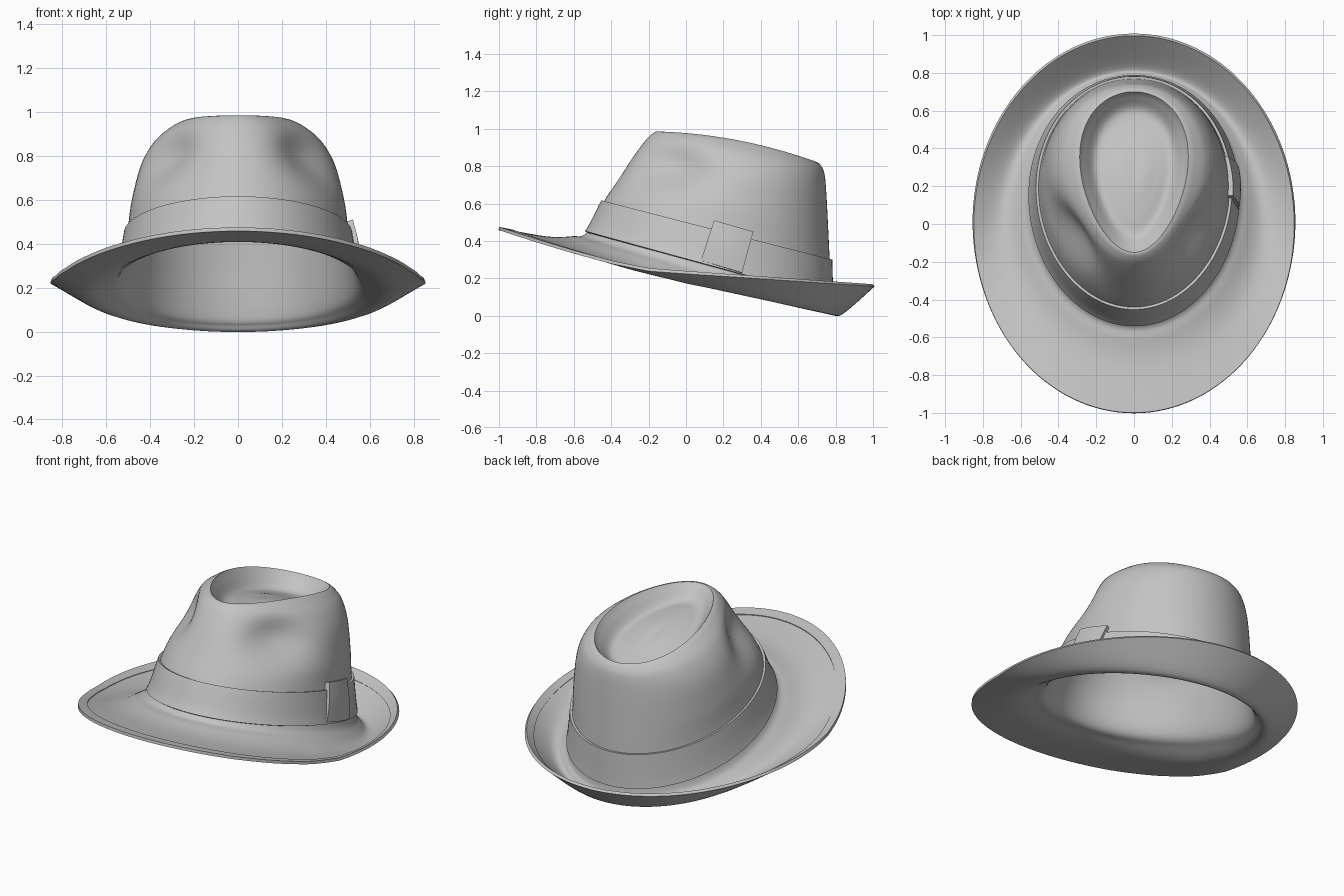
import bpy, bmesh, math
from mathutils import Vector

if "Cube" in bpy.data.objects:
    bpy.data.objects.remove(bpy.data.objects["Cube"])

SEG, STEP = 128, 6

felt = bpy.data.materials.new("grey_felt")
felt.use_nodes = True
felt.diffuse_color = (0.55, 0.55, 0.55, 1)
felt.node_tree.nodes["Principled BSDF"].inputs["Base Color"].default_value = felt.diffuse_color


def table(pairs, y):
    """Smoothly interpolated height along the length."""
    for (a, za), (b, zb) in zip(pairs, pairs[1:]):
        if y <= b:
            return za + (zb - za) * (y - a) / (b - a)
    return pairs[-1][1]


def ring(front, back, width, egg, height):
    """Egg-shaped loop; height is a function of y and of y from -1 to 1."""
    mid, half = (front + back) / 2, (back - front) / 2
    pts = []
    for i in range(SEG):
        a = math.tau * i / SEG
        n = -math.cos(a)
        y = mid + half * n
        pts.append(Vector((width * math.sin(a) * (1 + egg * n), y, height(y, n))))
    return pts


def tilt(zf, zb, bow=0.0):
    return lambda y, n: zf + (zb - zf) * (n + 1) / 2 + bow * (1 - n * n)


def loft(rings):
    """Catmull-Rom rows through the control rings."""
    rows = []
    for j in range(len(rings) - 1):
        p = [rings[max(0, min(len(rings) - 1, j + d))] for d in (-1, 0, 1, 2)]
        for s in range(STEP):
            t = s / STEP
            rows.append([(2 * b + (c - a) * t + (2 * a - 5 * b + 4 * c - d) * t * t
                          + (3 * b - a - 3 * c + d) * t ** 3) / 2
                         for a, b, c, d in zip(*p)])
    return rows + [rings[-1]]


def sheet(name, rows, thickness, offset, closed=True, cap=False):
    """Skin rows into a smooth sheet with thickness."""
    bm = bmesh.new()
    grid = [[bm.verts.new(p) for p in row] for row in rows]
    n = len(rows[0])
    for r0, r1 in zip(grid, grid[1:]):
        for i in range(n if closed else n - 1):
            k = (i + 1) % n
            bm.faces.new((r0[i], r0[k], r1[k], r1[i]))
    if cap:
        bm.faces.new(grid[-1])
    me = bpy.data.meshes.new(name)
    bm.to_mesh(me)
    bm.free()
    ob = bpy.data.objects.new(name, me)
    bpy.context.collection.objects.link(ob)
    me.materials.append(felt)
    mod = ob.modifiers.new("thickness", "SOLIDIFY")
    mod.thickness, mod.offset = thickness, offset
    bpy.ops.object.select_all(action="DESELECT")
    bpy.context.view_layer.objects.active = ob
    ob.select_set(True)
    bpy.ops.object.modifier_apply(modifier=mod.name)
    bpy.ops.object.shade_smooth_by_angle(angle=math.radians(40))
    return ob


# Brim control loops, from the edge in to the foot of the crown
edge_z = [(-1, .47), (-.8, .405), (-.6, .345), (-.4, .29), (-.2, .25), (0, .235), (1, .165)]
trough_z = [(-.75, .425), (-.5, .335), (-.25, .25), (0, .185), (.83, .018)]
brim = [
    ring(-1, 1, .85, 0, lambda y, n: table(edge_z, y)),
    ring(-.75, .83, .70, 0, lambda y, n: table(trough_z, y)),
    ring(-.61, .79, .60, .02, tilt(.425, .035, -.02)),
]

# Crown control loops, from the foot up to the crisp teardrop rim
crown = [
    ring(-.53, .775, .545, .04, tilt(.445, .09)),
    ring(-.44, .768, .505, .04, tilt(.61, .30)),
    ring(-.36, .76, .485, .05, tilt(.73, .47)),
    ring(-.275, .75, .445, .08, tilt(.86, .66)),
    ring(-.21, .74, .385, .12, tilt(.945, .76, .01)),
    ring(-.17, .72, .32, .17, tilt(.98, .805, .025)),
    ring(-.15, .70, .282, .20, tilt(.985, .822, .035)),
]

# Dished top: a valley around a low central swell
dish = [
    crown[-1],
    ring(-.125, .67, .255, .20, tilt(.96, .79, .025)),
    ring(-.06, .60, .20, .20, tilt(.905, .745, .01)),
    ring(.04, .50, .13, .18, tilt(.895, .77, .01)),
    ring(.17, .38, .06, .1, tilt(.88, .82, .005)),
    ring(.27, .28, .004, 0, tilt(.855, .85)),
]

body = loft(brim + crown)

# Finger pinches pressed into both front sides of the crown
for r, row in enumerate(body):
    if r < (len(brim) + 1) * STEP:
        continue
    taper = min(1, (len(body) - 1 - r) / (1.5 * STEP))
    for p in row:
        side = 1 if p.x > 0 else -1
        along = Vector((.5 * side, .85, -.15)).normalized()
        d = p - Vector((.33 * side, -.07, .79))
        u = d.dot(along)
        v2 = d.length_squared - u * u
        push = .085 * taper * math.exp(-(u / .2) ** 2 - v2 / .13 ** 2)
        p += push * Vector((-.8 * side, .55, -.1))

sheet("hat_body", body + loft(dish)[1:], .012, -1, cap=True)

# Raised hem along the brim edge
sheet("brim_hem", [[a.lerp(b, t) for a, b in zip(body[0], body[2])] for t in (0, .5, 1)], .005, 1)

# Ribbon band wrapped around the crown
foot = len(brim) * STEP
sheet("hat_band", body[foot:foot + STEP + 1], .014, 1)


# Flat bow on the left side of the band
def half_width(loop, y):
    return min((p for p in loop if p.x > 0), key=lambda p: abs(p.y - y)).x


N = 10
rows = []
for j in range(N + 1):
    v = j / N
    row = []
    for i in range(N + 1):
        u = i / N
        y = (.08 + .22 * u) * (1 - v) + (.15 + .21 * u) * v
        z = (.295 - .065 * u) * (1 - v) + (.51 - .06 * u) * v
        x = half_width(crown[0], .19) * (1 - v) + half_width(crown[1], .25) * v
        x += .022 - .9 * (y - .19) ** 2 + .008 * math.sin(math.pi * v)
        row.append(Vector((x, y, z)))
    rows.append(row)
sheet("band_bow", rows, .03, -1, closed=False)
